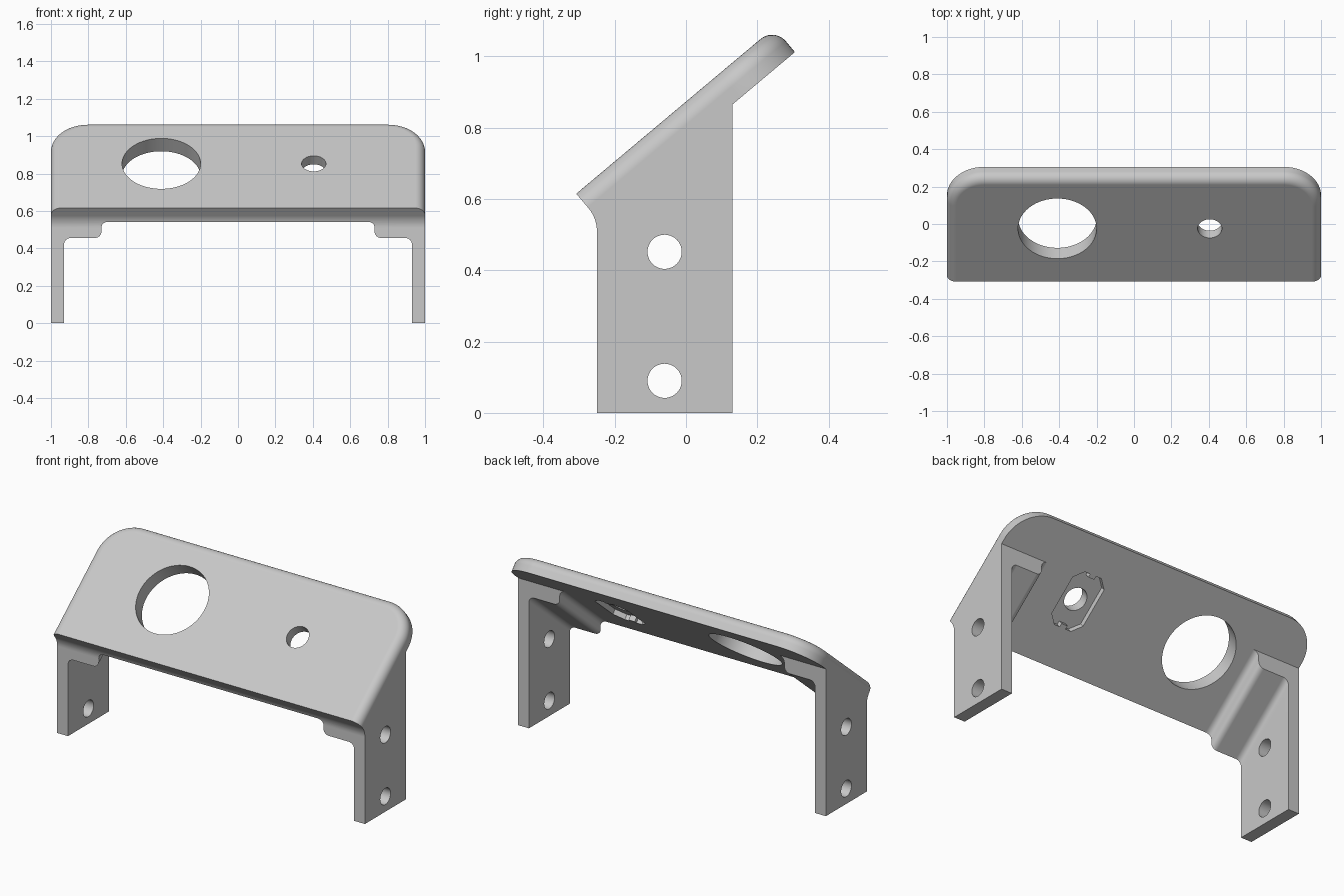
import bpy, bmesh
from math import sin, cos, tan, radians, pi
from mathutils import Vector

cube = bpy.data.objects.get("Cube")
if cube:
    bpy.data.objects.remove(cube, do_unlink=True)

# Main dimensions
TILT = radians(40)
FRONT_Y, FRONT_Z = -0.308, 0.615      # top front edge of the sloping plate
LENGTH, THICK = 0.7255, 0.09          # plate along the slope, and its thickness
LEG_FRONT, LEG_BACK = -0.25, 0.13
HOLE_T = 0.37                         # hole row, measured along the slope


def slope(x, t, depth):
    """Point on the plate: t up the slope, depth below the top face."""
    return Vector((x, FRONT_Y + t * cos(TILT) + depth * sin(TILT),
                   FRONT_Z + t * sin(TILT) - depth * cos(TILT)))


def under(y):
    """Height of the plate's underside at y."""
    p = slope(0, 0, THICK)
    return p.z + (y - p.y) * tan(TILT)


def arc(cx, cy, r, a0, a1, steps=8):
    angles = [radians(a0 + (a1 - a0) * i / steps) for i in range(steps + 1)]
    return [(cx + r * cos(a), cy + r * sin(a)) for a in angles]


def circle(cx, cy, r, sides=64):
    return arc(cx, cy, r, 0, 360, sides)[:-1]


def solid(name, ring_a, ring_b, shape=None):
    """Closed prism between two matching rings of points."""
    bm = bmesh.new()
    a = [bm.verts.new(p) for p in ring_a]
    b = [bm.verts.new(p) for p in ring_b]
    bm.faces.new(a)
    bm.faces.new(b[::-1])
    for i in range(len(a)):
        j = (i + 1) % len(a)
        bm.faces.new((a[j], a[i], b[i], b[j]))
    if shape:
        shape(bm)
    bmesh.ops.recalc_face_normals(bm, faces=bm.faces[:])
    mesh = bpy.data.meshes.new(name)
    bm.to_mesh(mesh)
    bm.free()
    obj = bpy.data.objects.new(name, mesh)
    bpy.context.scene.collection.objects.link(obj)
    return obj


def activate(obj):
    for o in bpy.context.selected_objects:
        o.select_set(False)
    obj.select_set(True)
    bpy.context.view_layer.objects.active = obj


def cut(target, cutter):
    cutter.hide_render = True
    mod = target.modifiers.new("cut", 'BOOLEAN')
    mod.operation = 'DIFFERENCE'
    mod.solver = 'EXACT'
    mod.object = cutter
    activate(target)
    bpy.ops.object.modifier_apply(modifier=mod.name)
    bpy.data.objects.remove(cutter, do_unlink=True)


def round_plate(bm):
    """Round the rear corners, then the upper rim at the sides and back."""
    def bevel(edges, offset, segments):
        bmesh.ops.bevel(bm, geom=edges, offset=offset, offset_type='OFFSET',
                        segments=segments, profile=0.5, affect='EDGES')
    rear_y = slope(0, LENGTH, 0).y - 0.01
    bevel([e for e in bm.edges
           if all(v.co.y > rear_y for v in e.verts)
           and abs(e.verts[0].co.x - e.verts[1].co.x) < 0.01], 0.2, 16)
    normal, top = Vector((0, -sin(TILT), cos(TILT))), slope(0, 0, 0)
    rim = [e for e in bm.edges
           if all(abs((v.co - top).dot(normal)) < 0.0001 for v in e.verts)
           and any(v.co.y > FRONT_Y + 0.01 for v in e.verts)]
    bevel(rim, 0.05, 10)


# Bracket body: side profile of legs and plate, swept across the width
R = 0.1
flare = arc(LEG_FRONT - R, under(LEG_FRONT) - R * tan(TILT / 2), R, 40, 0)
side = [tuple(slope(0, t, d).yz) for t, d in
        ((LENGTH, THICK), (LENGTH, 0), (0, 0))]
side += flare + [(LEG_FRONT, 0), (LEG_BACK, 0), (LEG_BACK, under(LEG_BACK))]
bracket = solid("bracket", [(-1, y, z) for y, z in side],
                [(1, y, z) for y, z in side], round_plate)

# Opening between the legs, leaving a stepped rib beside each leg
z0, f = under(LEG_FRONT), 0.035
half = [(0.93, -2)]
half += arc(0.93 - f, z0 - 0.126, f, 0, 90)
half += arc(0.73 + f, z0 - 0.056, f, 270, 180)
half += arc(0.73 - f, z0 - f, f, 0, 90)
half[-1] = (0.73 - f, z0)
opening = half + [(-x, z) for x, z in reversed(half)]


def section(y):
    return [(x, y, under(y) + z - z0) for x, z in opening]


cut(bracket, solid("opening_cutter", section(-0.5), section(LEG_BACK)))


def cut_plate(name, outline, d0, d1):
    cut(bracket, solid(name, [slope(x, t, d0) for x, t in outline],
                       [slope(x, t, d1) for x, t in outline]))


# Large and small holes through the plate
cut_plate("large_hole_cutter", circle(-0.41, HOLE_T, 0.21), -0.1, 0.2)
cut_plate("small_hole_cutter", circle(0.405, HOLE_T, 0.065, 40), -0.1, 0.2)

# Shallow recess under the small hole, chamfered, with a tab at each end
quarter = [(0.105, 0.11), (0.055, 0.16), (0.02, 0.16), (0.02, 0.14)]
right = [(x, -t) for x, t in quarter[::-1]] + quarter
recess = right + [(-x, -t) for x, t in right]
cut_plate("recess_cutter", [(0.405 + x, HOLE_T + t) for x, t in recess],
          THICK - 0.03, THICK + 0.03)

# Mounting holes through both legs
for z in (0.09, 0.452):
    ring = circle(-0.06, z, 0.048, 40)
    cut(bracket, solid("mount_hole_cutter", [(-1.2, y, h) for y, h in ring],
                       [(1.2, y, h) for y, h in ring]))

# Clean up stray seams
bm = bmesh.new()
bm.from_mesh(bracket.data)
bmesh.ops.remove_doubles(bm, verts=bm.verts[:], dist=0.00002)
bm.to_mesh(bracket.data)
bm.free()

# Plain grey metal
grey = bpy.data.materials.new("plain_grey")
grey.use_nodes = True
colour = (0.58, 0.58, 0.58, 1)
grey.diffuse_color = colour
grey.node_tree.nodes["Principled BSDF"].inputs["Base Color"].default_value = colour
bracket.data.materials.clear()
bracket.data.materials.append(grey)

# Smooth fillets with crisp edges and flat faces
activate(bracket)
bpy.ops.object.shade_smooth_by_angle(angle=radians(30))
weighted = bracket.modifiers.new("flat_faces", 'WEIGHTED_NORMAL')
weighted.keep_sharp = True
